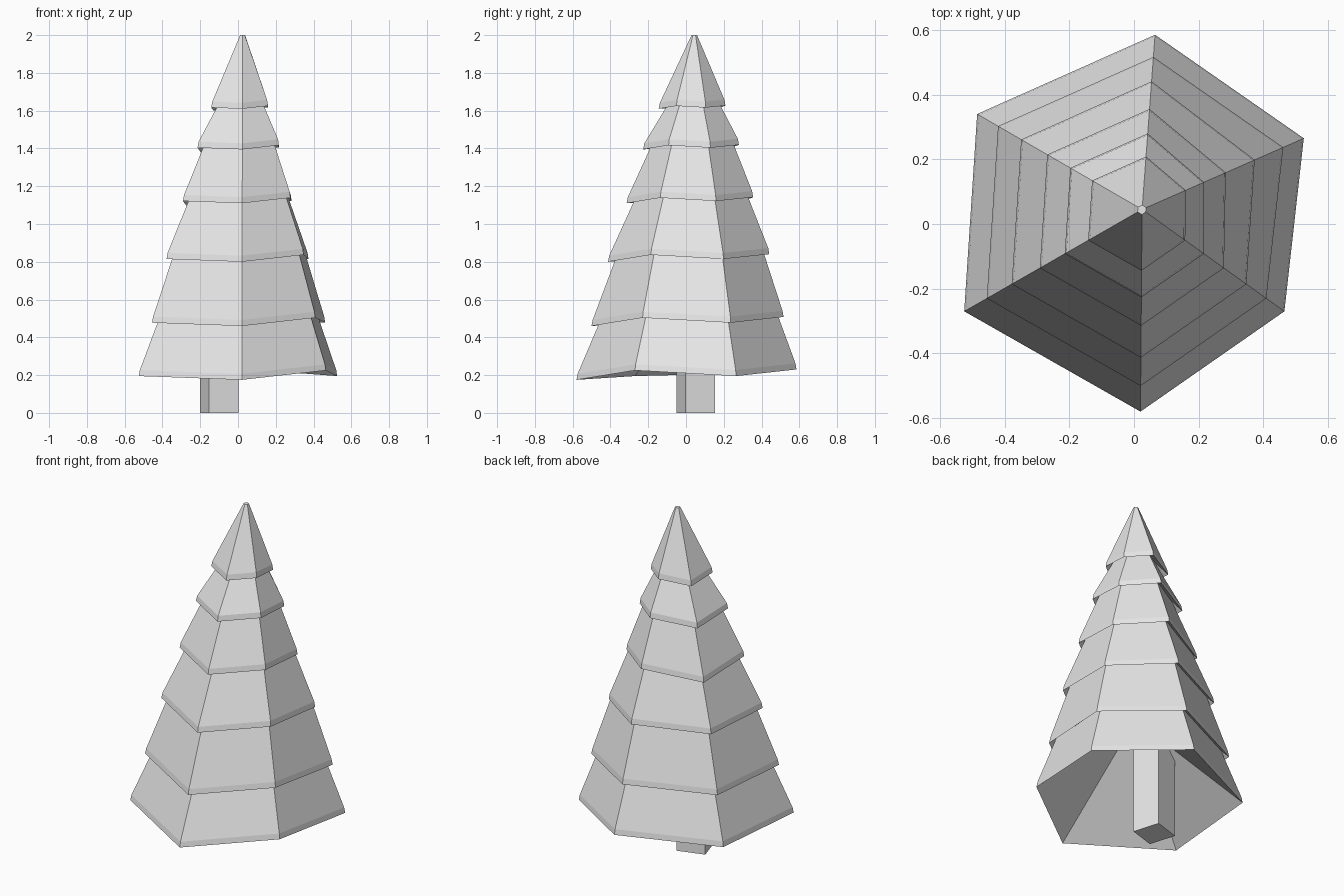
import bpy, bmesh, math
from mathutils import Vector, Matrix

cube = bpy.data.objects.get("Cube")
if cube:
    bpy.data.objects.remove(cube, do_unlink=True)

# One plain material
grey = bpy.data.materials.new("light_grey")
grey.use_nodes = True
colour = (0.8, 0.8, 0.8, 1)
grey.diffuse_color = colour
grey.node_tree.nodes["Principled BSDF"].inputs["Base Color"].default_value = colour

AXIS = Vector((0.025, 0.045, 0))
BACK_RIGHT, BACK_LEFT = 1, 5

# Corner directions of the widest tier: front, then round by the model's left
SPOKES = [Vector(p) for p in (
    (-0.005, -0.625, 0), (0.44, -0.315, 0.05), (0.5, 0.22, 0.02),
    (0.04, 0.54, 0.055), (-0.51, 0.295, 0), (-0.55, -0.315, 0.02))]
INWARD, LIFTED = 2, 4

# Each tier: height, width, corner pulled inward, corner lifted
TIERS = [(0.175, 1, 1, 0.035), (0.46, 0.873, 1, 0.03), (0.80, 0.733, 0.95, 0.02),
         (1.11, 0.575, 0.9, -0.02), (1.395, 0.435, 0.88, -0.015), (1.61, 0.303, 0.89, -0.01)]
RIM, OVERHANG, TUCK = 0.032, 0.055, 0.08


def make_object(name, bm):
    bmesh.ops.recalc_face_normals(bm, faces=bm.faces)
    mesh = bpy.data.meshes.new(name)
    bm.to_mesh(mesh)
    bm.free()
    mesh.materials.append(grey)
    obj = bpy.data.objects.new(name, mesh)
    bpy.context.collection.objects.link(obj)
    return obj


def ring(bm, width, z, pull, lift, tilt):
    """Six corners of a tier outline; tilt follows the uneven hem."""
    verts = []
    for i, spoke in enumerate(SPOKES):
        p = spoke * width
        if i == INWARD:
            p.xy = p.xy * pull
        rise = lift if i == LIFTED else spoke.z * tilt
        verts.append(bm.verts.new((AXIS.x + p.x, AXIS.y + p.y, z + rise)))
    return verts


def bridge(bm, a, b):
    for i in range(len(a)):
        j = (i + 1) % len(a)
        bm.faces.new((a[i], a[j], b[j], b[i]))


# Branch tiers: hollow underside, short rim, sloping skirt
for n, (z, width, pull, lift) in enumerate(TIERS):
    bm = bmesh.new()
    if n + 1 < len(TIERS):
        next_z, next_width = TIERS[n + 1][:2]
        edge = width - 0.01
        slope = (edge - next_width + OVERHANG) / (next_z - z - RIM)
        top_z = next_z + TUCK
        top_width = edge - slope * (top_z - z - RIM)
        top = ring(bm, top_width, top_z, pull, lift, width)
    else:
        top = ring(bm, 0.025, 2.0, 1, 0, 0)
    hollow = ring(bm, width * 0.2, z + 0.4 * width, pull, 0, 0)
    hem = ring(bm, width, z, pull, lift, width)
    rim = ring(bm, width - 0.01, z + RIM, pull, lift, width)
    bridge(bm, hollow, hem)
    bridge(bm, hem, rim)
    bridge(bm, rim, top)
    bm.faces.new(top)
    bm.faces.new(hollow)
    make_object(f"branch_tier_{n + 1}", bm)

# Trunk: a turned square post reaching up into the lowest tier
bm = bmesh.new()
bmesh.ops.create_cube(bm, size=1)
bmesh.ops.transform(bm, verts=bm.verts, matrix=(
    Matrix.Translation((-0.1, 0.052, 0.32))
    @ Matrix.Rotation(math.radians(17), 4, "Z")
    @ Matrix.Diagonal((0.163, 0.163, 0.64, 1))))
make_object("trunk", bm)
